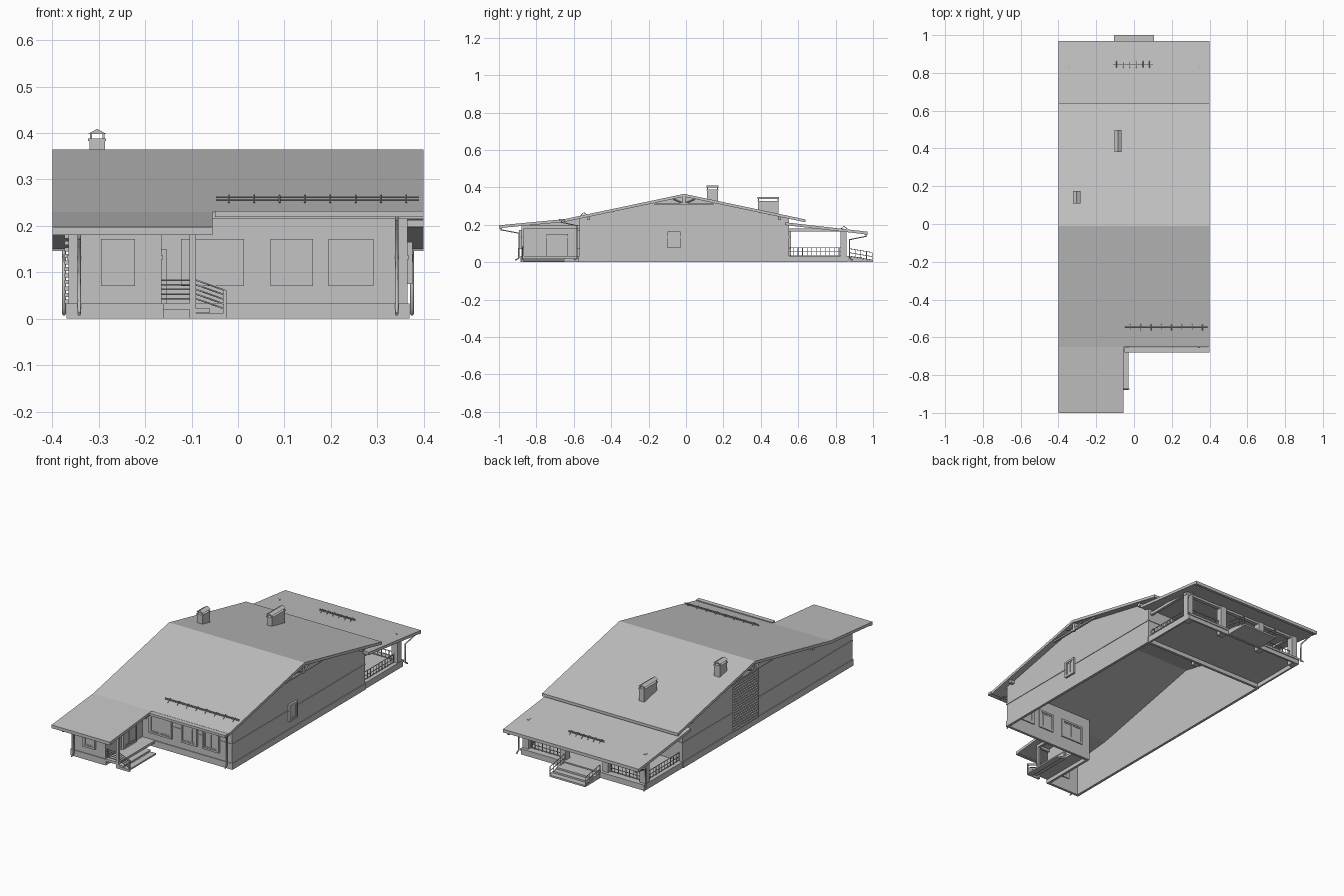
import bpy
import bmesh
from mathutils import Vector

cube = bpy.data.objects.get("Cube")
if cube:
    bpy.data.objects.remove(cube, do_unlink=True)

grey = bpy.data.materials.new("plain grey")
grey.use_nodes = True
tone = (0.55, 0.55, 0.55, 1)
grey.diffuse_color = tone
grey.node_tree.nodes["Principled BSDF"].inputs["Base Color"].default_value = tone

# Main dimensions
SIDE, EAVE = 0.365, 0.4
FRONT, BACK, WING = -0.57, 0.55, -0.88
WING_X, PORCH_X = -0.165, -0.09
FLOOR, THICK = 0.033, 0.015
BACK_PORCH = 0.86


def finish(name, bm):
    bmesh.ops.recalc_face_normals(bm, faces=bm.faces)
    mesh = bpy.data.meshes.new(name)
    bm.to_mesh(mesh)
    bm.free()
    mesh.materials.append(grey)
    obj = bpy.data.objects.new(name, mesh)
    bpy.context.collection.objects.link(obj)
    return obj


def boxes(name, spans):
    """Boxes given as (x0, x1, y0, y1, z0, z1), in one object."""
    bm = bmesh.new()
    for s in spans:
        made = bmesh.ops.create_cube(bm, size=1)["verts"]
        for v in made:
            v.co = [s[2 * i] + (v.co[i] + 0.5) * (s[2 * i + 1] - s[2 * i]) for i in range(3)]
    return finish(name, bm)


def prism(name, outline, x0, x1):
    """A (y, z) outline extruded along x."""
    bm = bmesh.new()
    face = bm.faces.new([bm.verts.new((x0, y, z)) for y, z in outline])
    made = bmesh.ops.extrude_face_region(bm, geom=[face])["geom"]
    moved = [g for g in made if isinstance(g, bmesh.types.BMVert)]
    bmesh.ops.translate(bm, verts=moved, vec=(x1 - x0, 0, 0))
    return finish(name, bm)


def tubes(name, paths, radius):
    curve = bpy.data.curves.new(name, "CURVE")
    curve.dimensions = "3D"
    curve.bevel_depth, curve.bevel_resolution = radius, 1
    curve.use_fill_caps = True
    for path in paths:
        spline = curve.splines.new("POLY")
        spline.points.add(len(path) - 1)
        for point, co in zip(spline.points, path):
            point.co = (*co, 1)
    obj = bpy.data.objects.new(name, curve)
    bpy.context.collection.objects.link(obj)
    curve.materials.append(grey)
    bpy.ops.object.select_all(action="DESELECT")
    obj.select_set(True)
    bpy.context.view_layer.objects.active = obj
    bpy.ops.object.convert(target="MESH")


def opening(name, axis, wall, a, b, z0, z1, panes=2):
    """Casing, sash, mullions and glass set through a wall facing x or y."""
    def part(u0, u1, w0, w1, depth):
        d = (wall - depth, wall + depth)
        return (u0, u1, *d, w0, w1) if axis == "y" else (*d, u0, u1, w0, w1)

    def ring(inset, width, depth):
        l, r, lo, hi = a + inset, b - inset, z0 + inset, z1 - inset
        return [part(l, l + width, lo, hi, depth), part(r - width, r, lo, hi, depth),
                part(l, r, lo, lo + width, depth), part(l, r, hi - width, hi, depth)]

    spans = ring(0, 0.01, 0.014) + ring(0.01, 0.006, 0.011)
    spans.append(part(a, b, z0, z1, 0.009))
    for i in range(1, panes):
        u = a + (b - a) * i / panes
        spans.append(part(u - 0.003, u + 0.003, z0, z1, 0.011))
    boxes(name, spans)


# Roof slabs
def slab(name, line, x0, x1):
    prism(name, line + [(y, z - THICK) for y, z in reversed(line)], x0, x1)


main_line = [(-0.65, 0.23), (-0.01, 0.365), (0.64, 0.228)]
slab("main_roof", main_line, -EAVE, EAVE)
slab("wing_roof", [(-1, 0.197), main_line[0]], -EAVE, -0.055)
slab("back_porch_roof", [(BACK - 0.02, 0.213), (0.97, 0.163)], -EAVE, EAVE)


def roof_under(y):
    if y < -0.65:
        return 0.197 + (y + 1) * 0.094 - THICK
    return 0.365 - abs(y + 0.01) * 0.211 - THICK


# Walls, open underneath
def gable(name, ys, x0, x1):
    top = [(y, roof_under(y)) for y in ys]
    prism(name, [(ys[0], 0)] + top + [(ys[-1], 0)], x0, x1)


gable("left_gable_wall", [FRONT, -0.01, BACK], SIDE - 0.01, SIDE)
gable("right_gable_wall", [WING, -0.65, -0.01, BACK], -SIDE, -SIDE + 0.01)
gable("wing_side_wall", [WING, -0.65, FRONT], WING_X - 0.01, WING_X)
boxes("cross_walls", [
    (WING_X - 0.01, SIDE, FRONT, FRONT + 0.01, 0, roof_under(FRONT)),
    (-SIDE, WING_X, WING, WING + 0.01, 0, roof_under(WING)),
    (-SIDE, SIDE, BACK - 0.01, BACK, 0, roof_under(BACK))])


# Plinth and belt trim follow the same runs of wall
def trim(name, z0, z1, out):
    boxes(name, [
        (WING_X, SIDE + out, FRONT - out, FRONT, z0, z1),
        (SIDE, SIDE + out, FRONT, BACK, z0, z1),
        (-SIDE - out, -SIDE, WING, BACK, z0, z1),
        (-SIDE - out, WING_X + out, WING - out, WING, z0, z1),
        (WING_X, WING_X + out, WING, FRONT, z0, z1),
        (-SIDE, SIDE, BACK, BACK + out, z0, z1)])


trim("plinth", 0, FLOOR, 0.004)
trim("belt_trim", 0.128, 0.136, 0.003)

# Windows and doors
SILL, HEAD = 0.07, 0.172
opening("wing_window", "y", WING + 0.002, -0.295, -0.222, SILL, HEAD, 1)
for label, a, b, n in (("porch", -0.123, 0.013, 2), ("middle", 0.07, 0.162, 3), ("end", 0.195, 0.292, 2)):
    opening(label + "_window", "y", FRONT + 0.002, a, b, SILL, HEAD, n)
opening("gable_window", "x", SIDE - 0.003, -0.1, -0.03, 0.075, 0.165, 2)
opening("wing_door", "x", WING_X - 0.003, -0.745, -0.63, FLOOR, 0.15, 2)
opening("back_door", "y", BACK - 0.003, -0.05, 0.05, FLOOR, 0.165, 2)
for s in (-1, 1):
    opening("back_window", "y", BACK - 0.003, s * 0.2 - 0.05, s * 0.2 + 0.05, SILL, 0.165, 2)

# Slatted panel on the right gable
boxes("slatted_panel", [(-SIDE - 0.009, -SIDE, -0.08, 0.13, z, z + 0.008)
                        for z in [FLOOR + 0.014 * i for i in range(20)]])

# Side porch with its long steps, post and beam
boxes("side_porch", [
    (WING_X, PORCH_X, WING, FRONT, 0.02, FLOOR),
    (PORCH_X, -0.06, WING, FRONT - 0.08, 0.013, 0.022),
    (-0.06, -0.028, WING, FRONT - 0.08, 0.004, 0.012),
    (PORCH_X, -0.03, WING, WING + 0.006, 0, 0.012),
    (PORCH_X - 0.014, PORCH_X, WING, WING + 0.014, 0, roof_under(WING)),
    (PORCH_X - 0.014, PORCH_X, WING, FRONT, 0.18, 0.195),
    (WING_X, PORCH_X, WING, WING + 0.014, 0.18, 0.193)])
rail_heights = [FLOOR + 0.01 * i for i in range(1, 6)]
tubes("side_porch_rails", [[(WING_X, WING + 0.006, z), (PORCH_X, WING + 0.006, z),
                            (-0.028, WING + 0.006, z - 0.022)] for z in rail_heights], 0.002)
boxes("stair_newel", [(-0.031, -0.025, WING + 0.003, WING + 0.009, 0, 0.062)])

# Back porch: floor, posts, railings, steps
STAIR = 0.105
posts = [-SIDE + 0.02, -0.125, 0.125, SIDE - 0.02]
post_y = BACK_PORCH - 0.018
boxes("back_porch_floor", [(-SIDE, SIDE, BACK, BACK_PORCH + 0.015, 0.022, FLOOR),
                           (-SIDE, SIDE, BACK_PORCH, BACK_PORCH + 0.01, 0, FLOOR)]
      + [(x - 0.005, x + 0.005, BACK, BACK_PORCH, 0, FLOOR) for x in (-SIDE + 0.005, SIDE - 0.005)])
boxes("back_posts", [(x - 0.017, x + 0.017, post_y - 0.017, post_y + 0.017, 0, 0.165) for x in posts])
boxes("back_beam", [(-SIDE, SIDE, post_y - 0.01, post_y + 0.01, 0.15, 0.168)]
      + [(x - 0.007, x + 0.007, BACK, post_y, 0.165, 0.18) for x in (posts[0], posts[-1])])


def railing(name, start, end, count):
    start, end = Vector(start), Vector(end)
    paths = []
    for h in (0.004, 0.022, 0.044):
        up = Vector((0, 0, h))
        paths.append([start + up, end + up])
    for i in range(count + 1):
        p = start.lerp(end, i / count)
        paths.append([p, p + Vector((0, 0, 0.044))])
    tubes(name, paths, 0.002)


for s in (-1, 1):
    outer, inner = s * posts[-1], s * 0.125
    railing("back_railing", (outer, post_y, FLOOR), (inner, post_y, FLOOR), 10)
    railing("side_railing", (outer, BACK, FLOOR), (outer, post_y, FLOOR), 12)
    railing("stair_railing", (s * STAIR, BACK_PORCH + 0.015, 0.028), (s * STAIR, 0.995, 0.008), 4)
boxes("back_steps", [(-STAIR, STAIR, BACK_PORCH + 0.015, 1 - 0.03 * i, 0.009 * i, 0.009 * (i + 1))
                     for i in range(3)])

# Gutters and downpipes
boxes("gutters", [(-0.05, EAVE, -0.68, -0.655, 0.219, 0.232),
                  (-EAVE, -0.055, -1, -0.985, 0.18, 0.192),
                  (-EAVE, EAVE, 0.955, 0.97, 0.146, 0.158)])


def downpipe(x, eave_y, eave_z, wall_y):
    return [(x, eave_y, eave_z), (x, eave_y, eave_z - 0.012), (x, wall_y, eave_z - 0.03),
            (x, wall_y, 0.022), (x, wall_y + (eave_y - wall_y) * 0.2, 0.01)]


pipes = [downpipe(0.342, -0.665, 0.225, FRONT - 0.012), downpipe(-0.342, -0.99, 0.185, WING - 0.014)]
pipes += [downpipe(s * 0.375, 0.962, 0.15, BACK_PORCH + 0.014) for s in (-1, 1)]
tubes("downpipes", pipes, 0.004)


# Snow guards
def snow_guard(name, x0, x1, y, z, count, out):
    rails = [[(x0, y, z + h), (x1, y, z + h)] for h in (0.006, 0.012)]
    for i in range(count):
        x = x0 + (x1 - x0) * (i + 0.5) / count
        rails.append([(x, y - out, z), (x, y, z + 0.016), (x, y + out, z)])
    tubes(name, rails, 0.0018)


snow_guard("front_snow_guard", -0.047, 0.39, -0.545, 0.25, 8, 0.018)
snow_guard("back_snow_guard", -0.11, 0.1, 0.845, 0.177, 6, 0.018)


# Chimneys with gabled caps
def chimney(name, x0, x1, y0, y1, z0, z1):
    rim = 0.003
    mid = (x0 + x1) / 2
    boxes(name, [(x0, x1, y0, y1, z0, z1),
                 (x0 - rim, x1 + rim, y0 - rim, y1 + rim, z1 - 0.005, z1)]
          + [(x - 0.002, x + 0.002, y - 0.002, y + 0.002, z1, z1 + 0.011)
             for x in (x0 + rim, x1 - rim) for y in (y0 + rim, y1 - rim)])
    bm = bmesh.new()
    low = z1 + 0.01
    ends = [[bm.verts.new(c) for c in ((x0 - rim, y, low), (x1 + rim, y, low), (mid, y, low + 0.011))]
            for y in (y0 - rim, y1 + rim)]
    for i in range(3):
        j = (i + 1) % 3
        bm.faces.new((ends[0][i], ends[0][j], ends[1][j], ends[1][i]))
    for end in ends:
        bm.faces.new(end)
    finish(name + "_cap", bm)


chimney("small_chimney", -0.32, -0.287, 0.112, 0.172, 0.3, 0.388)
chimney("long_chimney", -0.1, -0.07, 0.385, 0.495, 0.22, 0.328)

# King post, collar and braces under each gable peak
for s in (-1, 1):
    x = s * (EAVE - 0.012)
    boxes("king_post", [(x - 0.005, x + 0.005, -0.018, -0.002, 0.305, 0.352),
                        (x - 0.005, x + 0.005, -0.17, 0.15, 0.308, 0.316)])
    tubes("peak_braces", [[(x, -0.01, 0.312), (x, -0.01 + d, 0.338)] for d in (-0.06, 0.06)], 0.004)
    for y in (FRONT + 0.05, -0.01, BACK - 0.05):
        z = roof_under(y)
        boxes("purlin_end", [(min(x, s * SIDE), max(x, s * SIDE), y - 0.008, y + 0.008, z - 0.016, z)])
